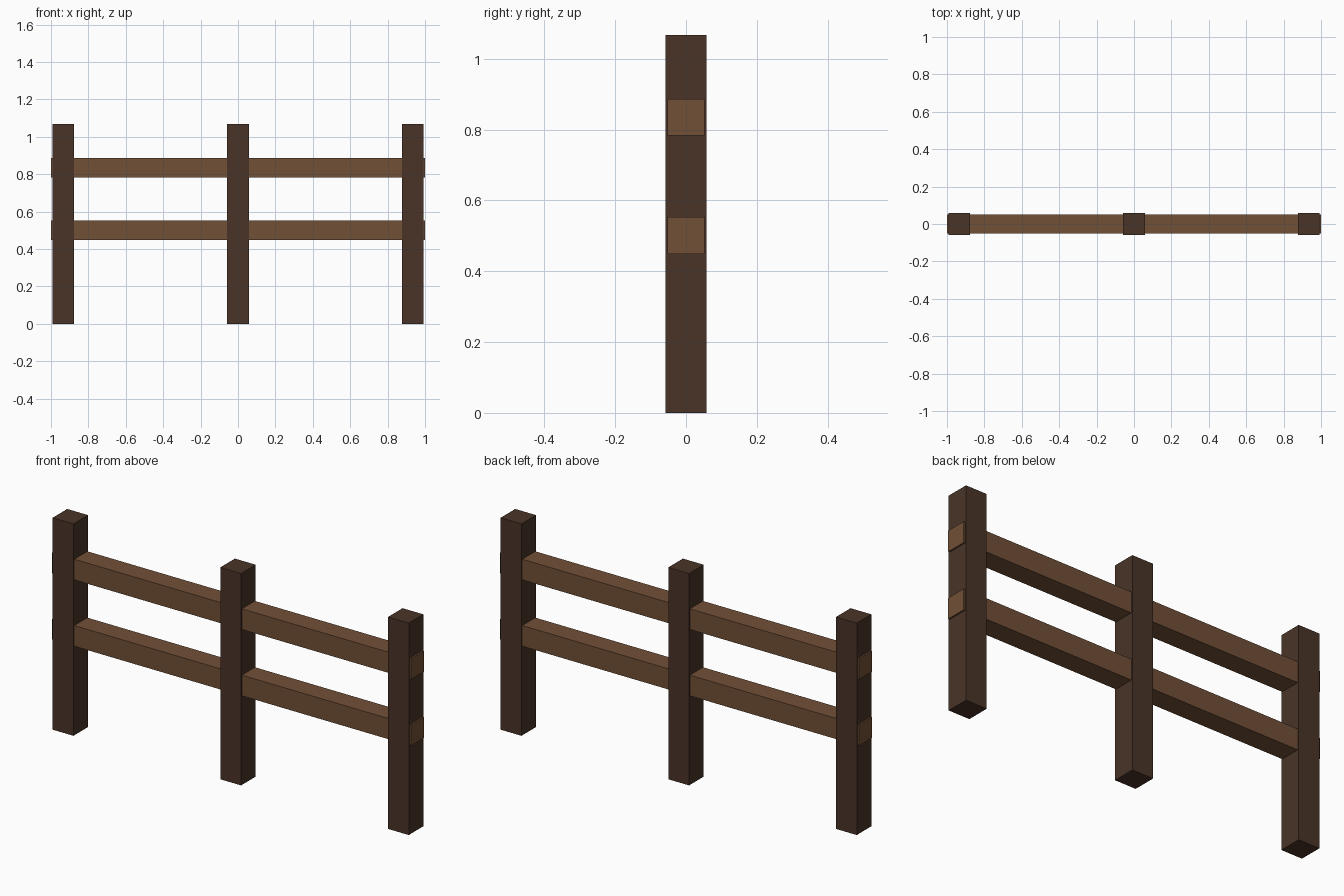
import bpy

if "Cube" in bpy.data.objects:
    bpy.data.objects.remove(bpy.data.objects["Cube"])


def material(name, rgb):
    m = bpy.data.materials.new(name)
    m.diffuse_color = (*rgb, 1)
    m.use_nodes = True
    m.node_tree.nodes["Principled BSDF"].inputs["Base Color"].default_value = m.diffuse_color
    return m


def box(name, centre, size, mat):
    bpy.ops.mesh.primitive_cube_add(size=1, location=centre)
    ob = bpy.context.object
    ob.name = name
    ob.scale = size
    bpy.ops.object.transform_apply(location=False, rotation=False, scale=True)
    ob.data.materials.append(mat)
    return ob


dark_wood = material("dark_wood", (0.068, 0.034, 0.021))
light_wood = material("light_wood", (0.165, 0.079, 0.038))

POST_W, POST_H = 0.116, 1.067
RAIL_W, RAIL_L = 0.104, 2.0

# Upright posts
for side, x in (("left", -0.934), ("middle", 0), ("right", 0.934)):
    box(side + "_post", (x, 0, POST_H / 2), (POST_W, POST_W, POST_H), dark_wood)

# Horizontal rails, running through the posts and just past the outer faces
for level, z in (("lower", 0.501), ("upper", 0.835)):
    box(level + "_rail", (0, 0, z), (RAIL_L, RAIL_W, RAIL_W), light_wood)
